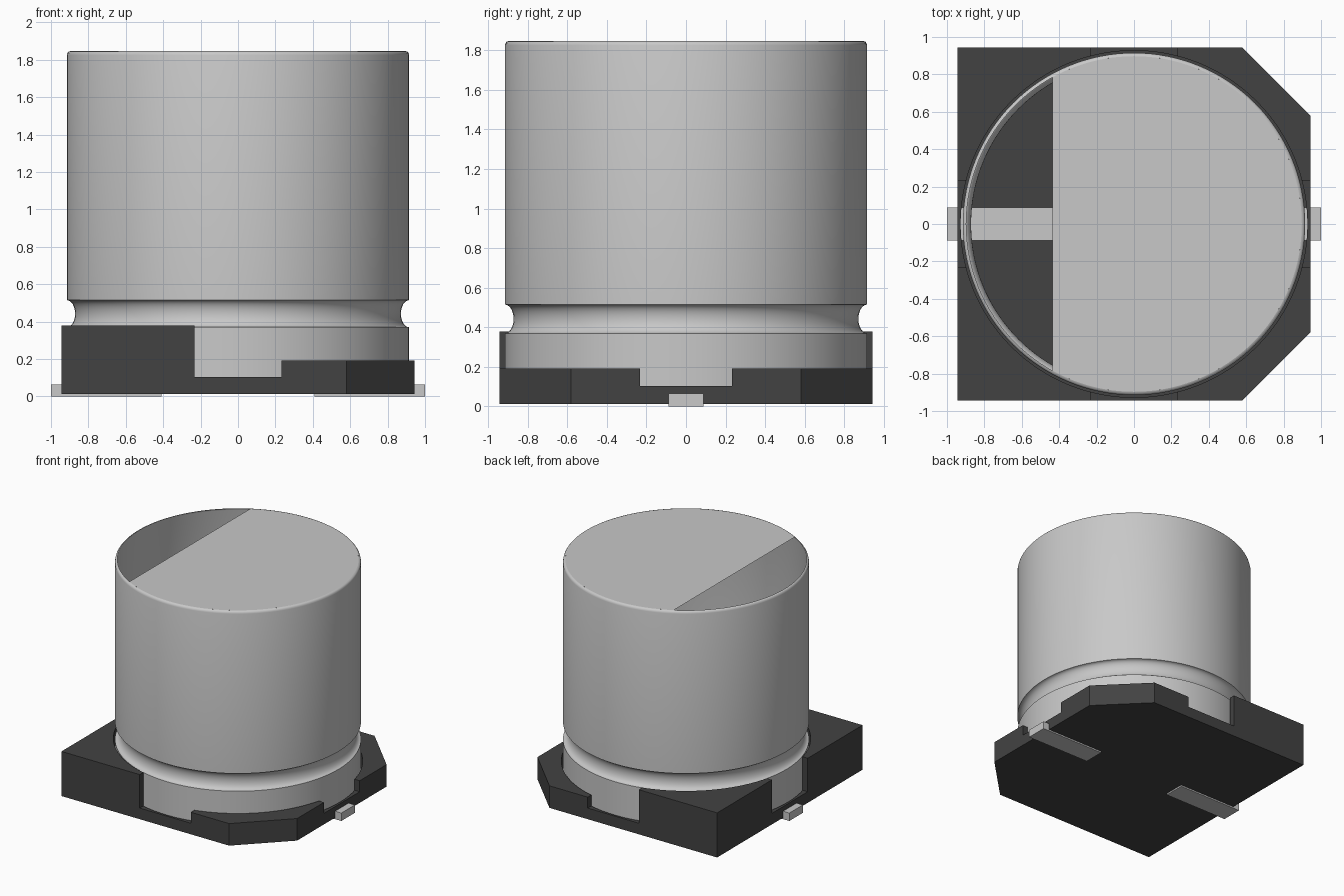
import bpy, bmesh, math

cube = bpy.data.objects.get("Cube")
if cube:
    bpy.data.objects.remove(cube, do_unlink=True)


def make_material(name, value):
    mat = bpy.data.materials.new(name)
    mat.use_nodes = True
    colour = (value, value, value, 1.0)
    mat.diffuse_color = colour
    mat.node_tree.nodes["Principled BSDF"].inputs["Base Color"].default_value = colour
    return mat


metal = make_material("light grey metal", 0.58)
plastic = make_material("dark grey plastic", 0.055)


def finish(bm, name, mat):
    mesh = bpy.data.meshes.new(name)
    bm.to_mesh(mesh)
    bm.free()
    obj = bpy.data.objects.new(name, mesh)
    bpy.context.collection.objects.link(obj)
    mesh.materials.append(mat)
    return obj


def prism(name, outline, z0, z1, mat):
    """Extrude a counter-clockwise outline from z0 to z1."""
    bm = bmesh.new()
    face = bm.faces.new([bm.verts.new((x, y, z0)) for x, y in outline])
    top = bmesh.ops.extrude_face_region(bm, geom=[face])["geom"]
    for v in top:
        if isinstance(v, bmesh.types.BMVert):
            v.co.z = z1
    bmesh.ops.recalc_face_normals(bm, faces=bm.faces)
    return finish(bm, name, mat)


def box(name, x0, x1, y0, y1, z0, z1, mat):
    return prism(name, [(x0, y0), (x1, y0), (x1, y1), (x0, y1)], z0, z1, mat)


def circle(r, n=128):
    return [(r * math.cos(2 * math.pi * i / n), r * math.sin(2 * math.pi * i / n)) for i in range(n)]


def select_only(obj):
    bpy.ops.object.select_all(action='DESELECT')
    obj.select_set(True)
    bpy.context.view_layer.objects.active = obj


def cut(obj, cutter):
    cutter.hide_render = True
    mod = obj.modifiers.new("cut", 'BOOLEAN')
    mod.operation = 'DIFFERENCE'
    mod.solver = 'EXACT'
    mod.object = cutter
    select_only(obj)
    bpy.ops.object.modifier_apply(modifier=mod.name)
    bpy.data.objects.remove(cutter, do_unlink=True)


def smooth(obj, angle=40):
    select_only(obj)
    bpy.ops.object.shade_smooth_by_angle(angle=math.radians(angle))


# Base: square with two chamfered corners, round pocket, low half and four notches
S, C = 0.943, 0.58
base = prism("base", [(-S, -S), (C, -S), (S, -C), (S, C), (C, S), (-S, S)], 0.012, 0.378, plastic)
cut(base, box("low_half_cutter", 0, 1.2, -1.2, 1.2, 0.193, 0.6, plastic))
cut(base, box("notch_cutter_x", -1.2, 1.2, -0.232, 0.232, 0.103, 0.6, plastic))
cut(base, box("notch_cutter_y", -0.232, 0.232, -1.2, 1.2, 0.103, 0.6, plastic))
cut(base, prism("pocket_cutter", circle(0.927), 0.05, 0.6, plastic))
smooth(base, 20)

# Can: thin shell of revolution with a rolled groove near the bottom
R = 0.915
profile = [(R, 0.05), (R, 0.37)]
for i in range(1, 12):
    t = math.pi * i / 12
    profile.append((R - 0.044 * math.sin(t), 0.4425 - 0.0725 * math.cos(t)))
profile += [(R, 0.515), (R, 1.825), (0.912, 1.836), (0.906, 1.843), (0.897, 1.846)]
bm = bmesh.new()
N = 128
rings = []
for r, z in profile:
    rings.append([bm.verts.new((x, y, z)) for x, y in circle(r, N)])
for low, high in zip(rings, rings[1:]):
    for i in range(N):
        j = (i + 1) % N
        bm.faces.new((low[i], low[j], high[j], high[i]))
can = finish(bm, "can", metal)
smooth(can)

# Top plate: disc with one segment left open
X_CUT, r = -0.437, 0.897
end = math.acos(X_CUT / r)
bm = bmesh.new()
bm.faces.new([bm.verts.new((r * math.cos(a), r * math.sin(a), 1.846))
              for a in (-end + 2 * end * i / 90 for i in range(91))])
finish(bm, "top_plate", metal)

# Terminals
for name, s in (("left_terminal", 1), ("right_terminal", -1)):
    x0, x1 = sorted((0.41 * s, 1.0 * s))
    box(name, x0, x1, -0.088, 0.088, 0.0, 0.065, metal)
